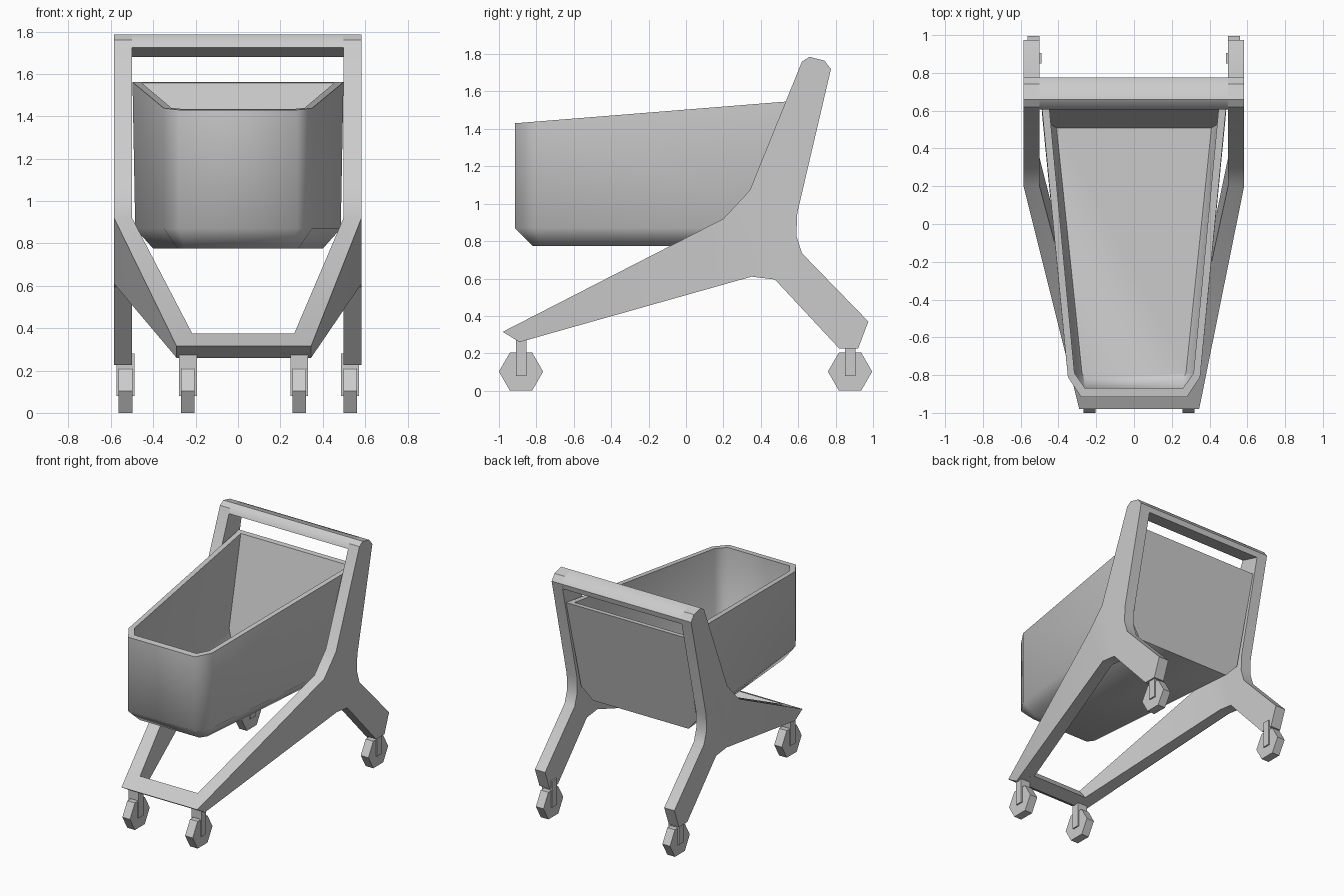
import bpy, bmesh
from math import radians, cos, sin, pi

if "Cube" in bpy.data.objects:
    bpy.data.objects.remove(bpy.data.objects["Cube"])


def make(name, verts, faces, smooth=None):
    me = bpy.data.meshes.new(name)
    me.from_pydata(verts, [], faces)
    bm = bmesh.new()
    bm.from_mesh(me)
    bmesh.ops.recalc_face_normals(bm, faces=bm.faces)
    bm.to_mesh(me)
    bm.free()
    ob = bpy.data.objects.new(name, me)
    bpy.context.collection.objects.link(ob)
    if smooth:
        bpy.ops.object.select_all(action='DESELECT')
        ob.select_set(True)
        bpy.context.view_layer.objects.active = ob
        bpy.ops.object.shade_smooth_by_angle(angle=radians(smooth))
    return ob


def prism(name, prof, a, b, axis='x', smooth=None):
    """Extrude a (y,z) profile along x, or an (x,z) profile along y."""
    n = len(prof)
    put = (lambda p, t: (t, p[0], p[1])) if axis == 'x' else (lambda p, t: (p[0], t, p[1]))
    verts = [put(p, t) for t in (a, b) for p in prof]
    faces = [tuple(range(n)), tuple(range(n, 2 * n))]
    faces += [(i, (i + 1) % n, n + (i + 1) % n, n + i) for i in range(n)]
    return make(name, verts, faces, smooth)


# Side frames: flat upright with rear leg, plus a front arm that bends inward
side = [(-0.98, 0.315), (0.20, 0.92), (0.34, 1.07), (0.62, 1.76), (0.66, 1.785),
        (0.74, 1.765), (0.775, 1.72), (0.595, 0.95), (0.59, 0.83), (0.62, 0.735),
        (0.975, 0.37), (0.92, 0.225), (0.82, 0.225), (0.475, 0.595), (0.35, 0.61),
        (-0.89, 0.26)]
n = len(side)
tips = (0, n - 1)
for name, outer, inner, tip_o, tip_i in (("left", -0.585, -0.5, -0.29, -0.185),
                                         ("right", 0.583, 0.498, 0.345, 0.24)):
    verts = [(tip_o if i in tips else outer, *p) for i, p in enumerate(side)]
    verts += [(tip_i if i in tips else inner, *p) for i, p in enumerate(side)]
    faces = []
    for k in (0, n):
        faces.append(tuple(k + i for i in range(1, n - 1)))
        faces.append((k, k + 1, k + n - 2, k + n - 1))
    faces += [(i, (i + 1) % n, n + (i + 1) % n, n + i) for i in range(n)]
    make("side_frame_" + name, verts, faces, 30)

# Cross bars
prism("front_bar", [(-0.98, 0.315), (-0.863, 0.375), (-0.79, 0.288), (-0.89, 0.26)],
      -0.23, 0.285)
prism("handle_bar", [(0.606, 1.725), (0.62, 1.76), (0.66, 1.785), (0.74, 1.765),
                     (0.775, 1.72), (0.765, 1.68)], -0.5, 0.498, smooth=45)


# Basket: stacked rings, outer bottom up to the rim and down to the inner floor
def ring(front, corner, back_x, z, back_inset=0.0):
    def height(y):
        return 1.43 + 0.08 * (y + 0.915) if z is None else z
    zb = 1.56 if z is None else z
    back = (back_x, 0.54 + 0.234 * (zb - 0.775) - back_inset)
    half = [back, corner, front]
    pts = half + [(-x, y) for x, y in reversed(half)]
    return [(x, y, height(y)) for x, y in pts]


rings = [ring((0.25, -0.82), (0.285, -0.77), 0.40, 0.775),
         ring((0.28, -0.915), (0.35, -0.81), 0.485, 0.87),
         ring((0.28, -0.915), (0.35, -0.81), 0.498, None),
         ring((0.26, -0.868), (0.315, -0.79), 0.455, None, 0.04),
         ring((0.26, -0.868), (0.315, -0.79), 0.445, 0.90, 0.04),
         ring((0.262, -0.815), (0.275, -0.79), 0.41, 0.815, 0.04)]
m = 6
verts = [v for r in rings for v in r]
faces = [tuple(range(m)), tuple(range(5 * m, 6 * m))]
for k in range(5):
    faces += [(k * m + i, k * m + (i + 1) % m, (k + 1) * m + (i + 1) % m, (k + 1) * m + i)
              for i in range(m)]
make("basket", verts, faces, 60)

# Casters: hexagonal wheel in a U-shaped fork
R = 0.1183
for name, x, y in (("front_left", -0.2365, -0.882), ("front_right", 0.289, -0.882),
                   ("rear_left", -0.531, 0.877), ("rear_right", 0.529, 0.877)):
    hexa = [(y + R * cos(i * pi / 3), 0.1025 + R * sin(i * pi / 3)) for i in range(6)]
    prism("wheel_" + name, hexa, x - 0.032, x + 0.032)
    w, t = 0.042, 0.031
    fork = [(-w, 0.08), (-w, 0.28), (w, 0.28), (w, 0.08), (t, 0.08), (t, 0.21),
            (-t, 0.21), (-t, 0.08)]
    prism("fork_" + name, [(x + a, z) for a, z in fork], y - 0.028, y + 0.028, 'y')
